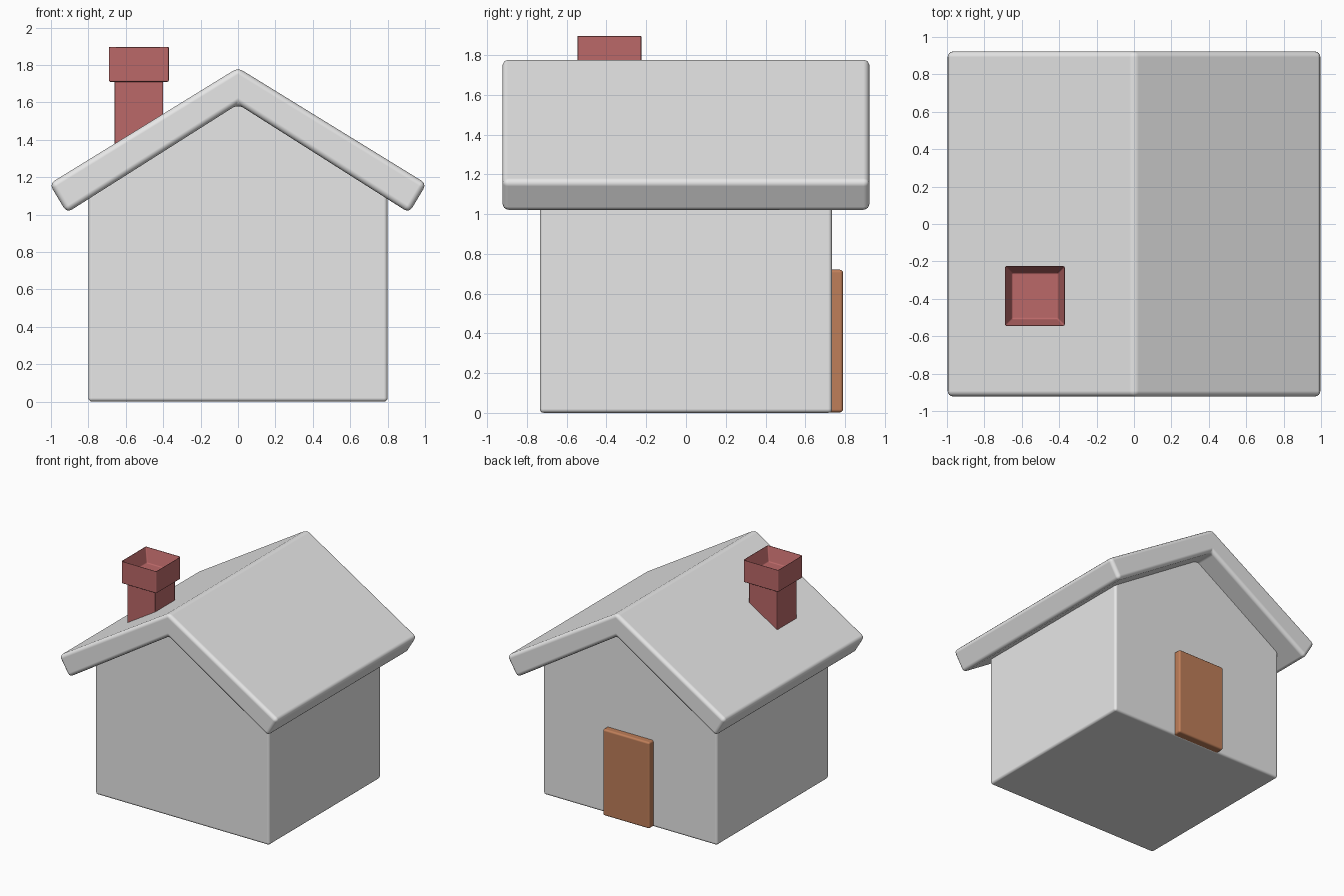
import bpy, bmesh, math

cube = bpy.data.objects.get("Cube")
if cube:
    bpy.data.objects.remove(cube, do_unlink=True)


def material(name, rgb):
    m = bpy.data.materials.new(name)
    m.use_nodes = True
    m.diffuse_color = (*rgb, 1)
    bsdf = next(n for n in m.node_tree.nodes if n.type == 'BSDF_PRINCIPLED')
    bsdf.inputs["Base Color"].default_value = (*rgb, 1)
    return m


grey = material("light_grey", (0.8, 0.8, 0.8))
brick = material("brick_red", (0.5, 0.14, 0.14))
wood = material("door_brown", (0.52, 0.21, 0.1))


def finish(name, bm, mat, bevel, segments=3):
    """Turn a bmesh into a softly rounded object."""
    bmesh.ops.recalc_face_normals(bm, faces=bm.faces)
    mesh = bpy.data.meshes.new(name)
    bm.to_mesh(mesh)
    bm.free()
    mesh.materials.append(mat)
    ob = bpy.data.objects.new(name, mesh)
    bpy.context.collection.objects.link(ob)
    mod = ob.modifiers.new("soft_edges", 'BEVEL')
    mod.width = bevel
    mod.segments = segments
    mod.limit_method = 'ANGLE'
    mod.angle_limit = math.radians(25)
    mod.harden_normals = True
    mesh.shade_smooth()
    return ob


def gable_prism(name, half, depth, mat, bevel):
    """Mirror a half profile (x, z) over x = 0 and extrude it along y."""
    profile = half + [(-x, z) for x, z in reversed(half) if x > 0]
    bm = bmesh.new()
    face = bm.faces.new([bm.verts.new((x, -depth / 2, z)) for x, z in profile])
    out = bmesh.ops.extrude_face_region(bm, geom=[face])
    moved = [v for v in out["geom"] if isinstance(v, bmesh.types.BMVert)]
    bmesh.ops.translate(bm, verts=moved, vec=(0, depth, 0))
    return finish(name, bm, mat, bevel)


def box(x0, x1, y0, y1, z0, z1):
    bm = bmesh.new()
    bmesh.ops.create_cube(bm, size=1)
    bmesh.ops.scale(bm, verts=bm.verts, vec=(x1 - x0, y1 - y0, z1 - z0))
    bmesh.ops.translate(bm, verts=bm.verts,
                        vec=((x0 + x1) / 2, (y0 + y1) / 2, (z0 + z1) / 2))
    return bm


# House body, its gable tucked slightly into the roof
gable_prism("walls", [(0.8, 0), (0.8, 1.1), (0, 1.62)], 1.47, grey, 0.02)

# Thick bent roof slab
gable_prism("roof", [(0, 1.59), (0.915, 1.01), (1.008, 1.165), (0, 1.785)],
            1.845, grey, 0.03)

# Door on the back wall
finish("door", box(-0.215, 0.215, 0.7, 0.79, 0.003, 0.72), wood, 0.015)

# Chimney shaft and hollow cap
finish("chimney_shaft", box(-0.66, -0.4, -0.515, -0.255, 1.25, 1.74), brick, 0.006, 2)
cap = box(-0.69, -0.37, -0.545, -0.225, 1.71, 1.9)
top = max(cap.faces, key=lambda f: f.calc_center_median().z)
bmesh.ops.inset_region(cap, faces=[top], thickness=0.052)
bmesh.ops.translate(cap, verts=top.verts, vec=(0, 0, -0.12))
finish("chimney_cap", cap, brick, 0.008, 2)
